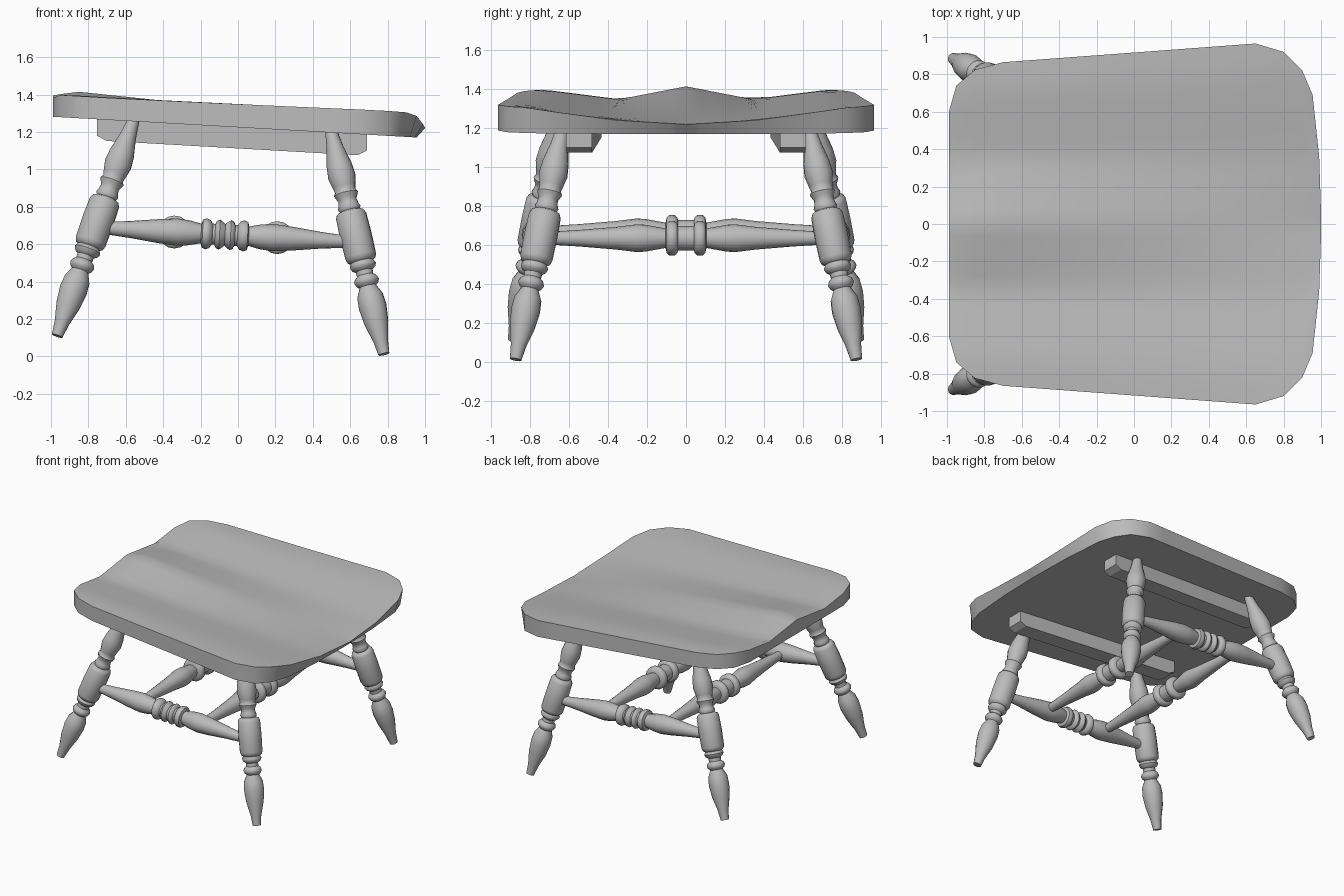
import bpy, bmesh, math
from mathutils import Vector, Matrix

old = bpy.data.objects.get("Cube")
if old:
    bpy.data.objects.remove(old)

grey = bpy.data.materials.new("painted grey")
grey.use_nodes = True
grey.diffuse_color = (0.5, 0.5, 0.5, 1)
grey.node_tree.nodes["Principled BSDF"].inputs["Base Color"].default_value = (0.5, 0.5, 0.5, 1)


def finish(name, bm, angle=35):
    bmesh.ops.recalc_face_normals(bm, faces=bm.faces)
    mesh = bpy.data.meshes.new(name)
    bm.to_mesh(mesh)
    bm.free()
    mesh.materials.append(grey)
    obj = bpy.data.objects.new(name, mesh)
    bpy.context.collection.objects.link(obj)
    bpy.ops.object.select_all(action='DESELECT')
    obj.select_set(True)
    bpy.context.view_layer.objects.active = obj
    bpy.ops.object.shade_smooth_by_angle(angle=math.radians(angle))
    return obj


def lerp_table(table, v):
    if v <= table[0][0]:
        return table[0][1]
    for (a, fa), (b, fb) in zip(table, table[1:]):
        if v <= b:
            return fa + (fb - fa) * (v - a) / (b - a)
    return table[-1][1]


def turned(name, start, end, profile, sides=16):
    """Lathe a (fraction, radius) profile along the line start-end."""
    start, end = Vector(start), Vector(end)
    axis = end - start
    turn = axis.to_track_quat('Z', 'Y').to_matrix()
    bm = bmesh.new()
    rings = []
    for t, r in profile:
        ring = []
        for i in range(sides):
            a = math.tau * i / sides
            ring.append(bm.verts.new(start + axis * t + turn @ Vector((r * math.cos(a), r * math.sin(a), 0))))
        rings.append(ring)
    for lo, hi in zip(rings, rings[1:]):
        for i in range(sides):
            j = (i + 1) % sides
            bm.faces.new((lo[i], lo[j], hi[j], hi[i]))
    bm.faces.new(rings[0])
    bm.faces.new(rings[-1])
    return finish(name, bm, 50)


def mirrored(half):
    """Complete a profile given from one end to the middle."""
    return half + [(1 - t, r) for t, r in reversed(half) if t < 0.5]


# Seat: saddle-shaped top over a flat, sloping underside
half_width = [(-0.99, 0.60), (-0.95, 0.74), (-0.85, 0.825), (-0.7, 0.865), (0.65, 0.965),
              (0.8, 0.92), (0.9, 0.82), (0.955, 0.69), (0.99, 0.36), (1.0, 0.06)]
back_edge = [(0, 1.42), (0.35, 1.35), (0.73, 1.398), (0.96, 1.388)]
front_edge = [(0, 1.22), (0.36, 1.24), (0.82, 1.3), (0.96, 1.305)]


def seat_top(x, y):
    t = min(max((x + 0.9) / 1.9, 0), 1)
    z = lerp_table(back_edge, abs(y)) * (1 - t) + lerp_table(front_edge, abs(y)) * t
    if x < -0.85:
        z -= 0.025 * (-0.85 - x) / 0.14 * max(0, 1 - abs(y) / 0.35)
    return z


def seat_bottom(x):
    return 1.225 - 0.057 * x


columns = [x for x, w in half_width]
columns += [-0.7 + 1.35 * i / 10 for i in range(1, 10)]
columns.sort()
steps = 24
bm = bmesh.new()
top, bottom = [], []
for x in columns:
    w = lerp_table(half_width, x)
    ys = [w * (2 * j / steps - 1) for j in range(steps + 1)]
    xb = x - 0.045 * max(0, (x - 0.8) / 0.2)
    top.append([bm.verts.new((x, y, seat_top(x, y))) for y in ys])
    bottom.append([bm.verts.new((xb, y, seat_bottom(xb))) for y in ys])
for grid in (top, bottom):
    for a, b in zip(grid, grid[1:]):
        for j in range(steps):
            bm.faces.new((a[j], a[j + 1], b[j + 1], b[j]))
for k in (0, -1):
    for j in range(steps):
        bm.faces.new((top[k][j], top[k][j + 1], bottom[k][j + 1], bottom[k][j]))
    for i in range(len(columns) - 1):
        bm.faces.new((top[i][k], top[i + 1][k], bottom[i + 1][k], bottom[i][k]))
finish("seat", bm, 40)

# Turning profiles
leg_profile = [(0, 0.03), (0.06, 0.04), (0.14, 0.065), (0.21, 0.075), (0.26, 0.07), (0.3, 0.046),
               (0.31, 0.06), (0.325, 0.068), (0.34, 0.06), (0.35, 0.045), (0.37, 0.046),
               (0.38, 0.064), (0.395, 0.072), (0.41, 0.062), (0.418, 0.077), (0.435, 0.084),
               (0.53, 0.086), (0.615, 0.083), (0.63, 0.074), (0.637, 0.054), (0.65, 0.062),
               (0.665, 0.054), (0.685, 0.05), (0.7, 0.06), (0.712, 0.066), (0.725, 0.056),
               (0.745, 0.062), (0.79, 0.074), (0.84, 0.068), (0.92, 0.045), (1, 0.03)]
side_profile = mirrored([(0, 0.03), (0.12, 0.045), (0.24, 0.065), (0.31, 0.073), (0.36, 0.066), (0.405, 0.052),
                         (0.41, 0.075), (0.425, 0.083), (0.44, 0.075), (0.45, 0.056), (0.46, 0.056),
                         (0.467, 0.074), (0.478, 0.08), (0.488, 0.072), (0.5, 0.058)])
cross_profile = mirrored([(0, 0.03), (0.13, 0.042), (0.26, 0.058), (0.33, 0.071), (0.36, 0.069), (0.43, 0.05),
                          (0.434, 0.076), (0.442, 0.088), (0.462, 0.088), (0.47, 0.076), (0.473, 0.063), (0.5, 0.063)])

for side, s in (("left", 1), ("right", -1)):
    # Splayed legs and the long stretcher joining them
    turned("front_leg_" + side, (0.78, 0.875 * s, 0.012), (0.495, 0.63 * s, 1.215), leg_profile)
    turned("back_leg_" + side, (-0.967, 0.885 * s, 0.11), (-0.555, 0.65 * s, 1.27), leg_profile)
    turned("side_stretcher_" + side, (-0.74, 0.767 * s, 0.688), (0.6, 0.752 * s, 0.612), side_profile)

    # Batten under the seat with chamfered lower ends
    outline = [(-0.755, 0.03), (-0.755, -0.088), (-0.7, -0.113), (0.64, -0.113), (0.69, -0.085), (0.69, 0.01)]
    bm = bmesh.new()
    walls = []
    for off in (-0.066, 0.066):
        walls.append([bm.verts.new((x, s * (0.525 + 0.035 * x + off), seat_bottom(x) + dz)) for x, dz in outline])
    for i in range(len(outline)):
        j = (i + 1) % len(outline)
        bm.faces.new((walls[0][i], walls[0][j], walls[1][j], walls[1][i]))
    bm.faces.new(walls[0])
    bm.faces.new(walls[1])
    finish("seat_batten_" + side, bm, 20)

# Pair of cross stretchers between the side stretchers
for name, x, z in (("front", 0.21, 0.635), ("back", -0.34, 0.665)):
    turned("cross_stretcher_" + name, (x, -0.75, z), (x, 0.75, z), cross_profile)
